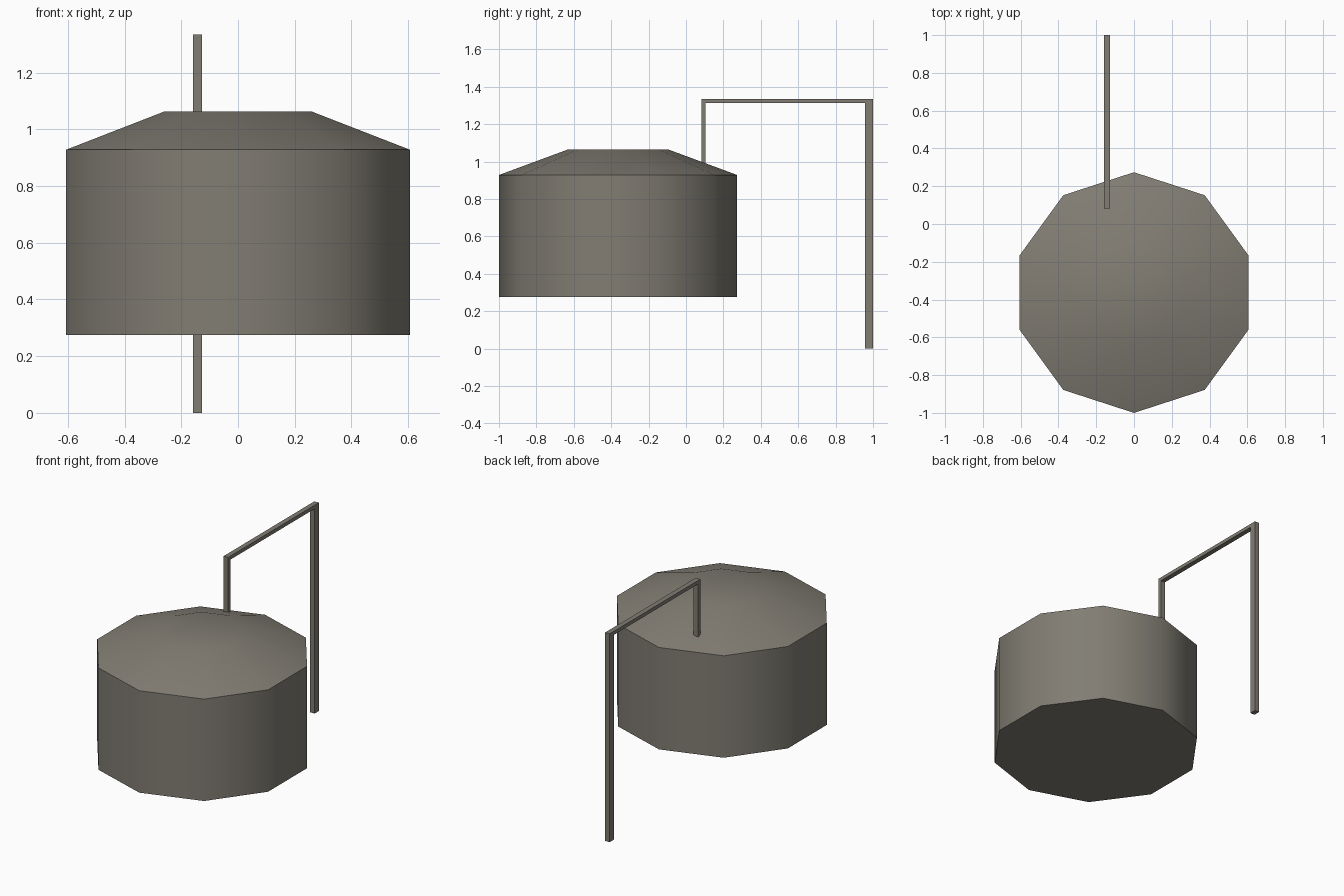
import bpy
import bmesh
import math

cube = bpy.data.objects.get("Cube")
if cube:
    bpy.data.objects.remove(cube, do_unlink=True)

metal = bpy.data.materials.new("warm grey metal")
metal.use_nodes = True
COLOR = (0.22, 0.205, 0.172, 1)
metal.diffuse_color = COLOR
metal.node_tree.nodes["Principled BSDF"].inputs["Base Color"].default_value = COLOR


def finish(bm, name):
    bmesh.ops.recalc_face_normals(bm, faces=bm.faces)
    mesh = bpy.data.meshes.new(name)
    bm.to_mesh(mesh)
    bm.free()
    mesh.materials.append(metal)
    obj = bpy.data.objects.new(name, mesh)
    bpy.context.collection.objects.link(obj)
    return obj


def box(name, x, y, z):
    """Box given by its (low, high) range on each axis."""
    bm = bmesh.new()
    bmesh.ops.create_cube(bm, size=1)
    for v in bm.verts:
        v.co = [r[0] if c < 0 else r[1] for c, r in zip(v.co, (x, y, z))]
    return finish(bm, name)


# Ten-sided tank with a sloped roof, lofted from three rings
SIDES, CENTER_Y = 10, -0.363
bm = bmesh.new()
rings = []
for radius, z in ((0.637, 0.275), (0.637, 0.928), (0.272, 1.063)):
    angles = [math.pi / 2 + math.tau * i / SIDES for i in range(SIDES)]
    rings.append([bm.verts.new((radius * math.cos(a), CENTER_Y + radius * math.sin(a), z))
                  for a in angles])
for low, high in zip(rings, rings[1:]):
    for i in range(SIDES):
        j = (i + 1) % SIDES
        bm.faces.new((low[i], low[j], high[j], high[i]))
bm.faces.new(rings[0])
bm.faces.new(rings[-1])
tank = finish(bm, "tank")

# Smooth walls and roof, sharp at the rim and base
bpy.ops.object.select_all(action="DESELECT")
tank.select_set(True)
bpy.context.view_layer.objects.active = tank
bpy.ops.object.shade_smooth_by_angle(angle=math.radians(45))

# Square pipe: up from the ground, across, and down into the roof
PIPE_X = (-0.159, -0.127)
box("pipe_riser", PIPE_X, (0.957, 1.0), (0, 1.312))
box("pipe_crossbar", PIPE_X, (0.082, 1.0), (1.312, 1.335))
box("pipe_drop", PIPE_X, (0.082, 0.104), (0.97, 1.312))
